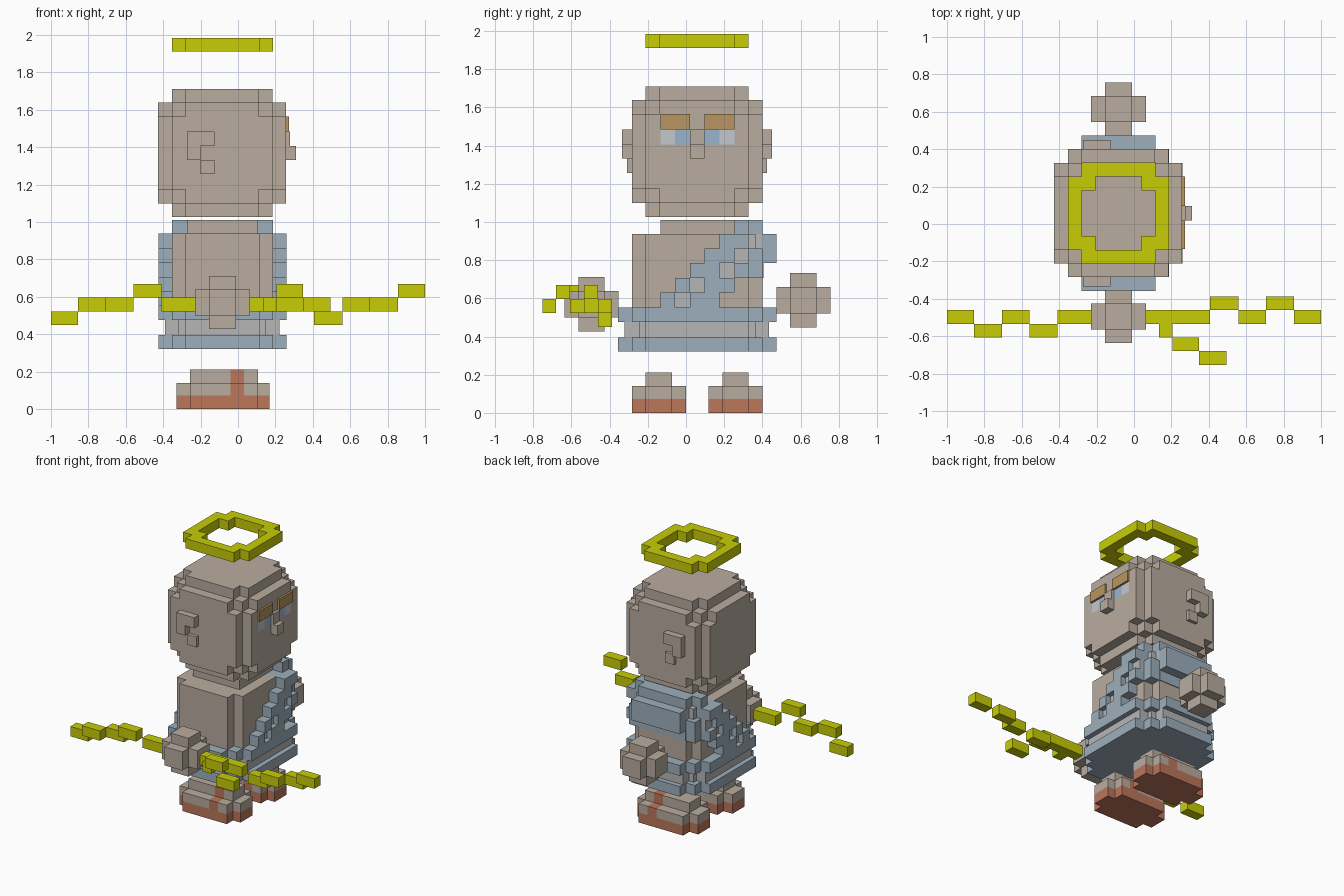
import bpy
from itertools import product

if "Cube" in bpy.data.objects:
    bpy.data.objects.remove(bpy.data.objects["Cube"])

V = 0.073                      # block size
CX, CY = -0.083, 0.058         # body axis


def material(name, r, g, b):
    m = bpy.data.materials.new(name)
    m.diffuse_color = (*[c ** 2.2 for c in (r, g, b)], 1)
    m.use_nodes = True
    m.node_tree.nodes["Principled BSDF"].inputs["Base Color"].default_value = m.diffuse_color
    return m


SKIN = material("skin", .72, .67, .62)
BLUE = material("blue_trim", .61, .68, .73)
ROBE = material("robe_cloth", .71, .71, .71)
GOLD = material("gold", .78, .80, .06)
SOLE = material("sole_brown", .73, .46, .36)
BROW = material("brow_tan", .72, .58, .38)
WHITE = material("eye_white", .76, .78, .80)
IRIS = material("eye_blue", .60, .70, .80)


def B(mat, x0, x1, y0, y1, z0, z1):
    return mat, ((x0, x1), (y0, y1), (z0, z1))


def part(name, boxes):
    """Union of axis-aligned boxes: only outer faces kept, later boxes set colour."""
    ax = [sorted({round(v, 3) for _, b in boxes for v in b[a]}) for a in range(3)]
    cells = {}
    for mat, b in boxes:
        r = [range(ax[a].index(round(b[a][0], 3)), ax[a].index(round(b[a][1], 3))) for a in range(3)]
        for c in product(*r):
            cells[c] = mat
    mats = list(dict.fromkeys(m for m, _ in boxes))
    verts, faces, ids = {}, [], []
    for c, mat in cells.items():
        for a, s in product(range(3), (0, 1)):
            n = list(c)
            n[a] += 2 * s - 1
            if tuple(n) in cells:
                continue
            quad = []
            for p, q in ((0, 0), (1, 0), (1, 1), (0, 1)):
                k = list(c)
                k[a] += s
                k[(a + 1) % 3] += p
                k[(a + 2) % 3] += q
                quad.append(verts.setdefault(tuple(k), len(verts)))
            faces.append(quad if s else quad[::-1])
            ids.append(mats.index(mat))
    me = bpy.data.meshes.new(name)
    me.from_pydata([[ax[a][k[a]] for a in range(3)] for k in verts], [], faces)
    for m in mats:
        me.materials.append(m)
    for f, i in zip(me.polygons, ids):
        f.material_index = i
    ob = bpy.data.objects.new(name, me)
    bpy.context.collection.objects.link(ob)
    return ob


def rounded(mat, centre, half, insets):
    """Blocky rounded box from several inset copies."""
    out = []
    for ins in insets:
        e = [(centre[a] - half[a] + ins[a] * V, centre[a] + half[a] - ins[a] * V) for a in range(3)]
        out.append((mat, tuple(e)))
    return out


def layer(mat, g, z0, z1, ya=-9, yb=9):
    """Slice of the body grown by g blocks and clipped in y."""
    out = []
    for hx, hy in ((.27 + g * V, .269), (.197 + g * V, .269 + g * V), (.197, .342 + g * V)):
        y0, y1 = max(ya, CY - hy), min(yb, CY + hy)
        if y1 - y0 > .01:
            out.append(B(mat, CX - hx, CX + hx, y0, y1, z0, z1))
    return out


# head with ears, nose, brows and eyes
perms = [(0, 1, 2), (0, 2, 1), (1, 0, 2), (2, 0, 1), (1, 2, 0), (2, 1, 0), (1, 1, 1)]
head = rounded(SKIN, (-.085, .058, 1.369), (.342, .342, .342), perms)
for s in (-1, 1):
    def side(x0, x1, d, z0, z1):
        a, b = sorted((.058 + s * .3, .058 + s * (.342 + d)))
        return B(SKIN, x0, x1, a, b, z0, z1)
    head += [side(-.273, -.2, .05, 1.333, 1.485), side(-.2, -.125, .05, 1.407, 1.485),
             side(-.2, -.125, .025, 1.257, 1.333)]
head += [B(SKIN, .2, .278, .02, .096, 1.333, 1.485), B(SKIN, .2, .31, .02, .096, 1.333, 1.407),
         B(BROW, .2, .272, -.134, .02, 1.485, 1.565), B(BROW, .2, .272, .096, .254, 1.485, 1.565)]
for m, y0, y1 in ((WHITE, -.134, -.057), (IRIS, -.057, .02), (IRIS, .096, .175), (WHITE, .175, .254)):
    head.append(B(m, .2, .257, y0, y1, 1.407, 1.485))
part("head", head)

# halo: ring with stepped corners
halo = []
for s in (-1, 1):
    for u0, u1, w in ((.197, .27, .197), (.122, .197, .197)):
        lo = .122 if u0 < .19 else 0
        for t in (-1, 1):
            a, b = sorted((s * u0, s * u1))
            c, d = sorted((t * lo, t * w))
            halo.append(B(GOLD, CX + a, CX + b, CY + c, CY + d, 1.912, 1.984))
            if lo == 0:
                halo.append(B(GOLD, CX + c, CX + d, CY + a, CY + b, 1.912, 1.984))
part("halo", halo)

# torso with robe, sash over one shoulder and two belts
torso = layer(SKIN, 0, .322, .938) + [B(SKIN, -.273, .107, -.134, .327, .938, 1.011)]
torso += layer(ROBE, .5, .396, .476)
rows = [(.553, -.134, -.057, .02, .175), (.63, -.057, .02, .096, .254), (.707, .02, .175, .254, .405),
        (.784, .096, .254, .327, .474), (.861, .175, .327, .4, .474)]
for z, a, b, c, d in rows:
    torso += layer(ROBE, .5, z, z + .077, b, c)
    torso += layer(BLUE, 1, z, z + .077, a, b) + layer(BLUE, 1, z, z + .077, c, d)
torso += layer(BLUE, 0, .938, 1.011, .254, .4)
torso += layer(BLUE, 1, .476, .553) + layer(BLUE, 1, .322, .396)
part("torso_and_robe", torso)

# hands
for name, y, z in (("right_hand", -.495, .569), ("left_hand", .615, .59)):
    part(name, rounded(SKIN, (CX, y, z), (.146, .142, .142), [(0, 1, 1), (1, 0, 1), (1, 1, 0)]))

# sandalled feet
for name, y in (("right_foot", -.142), ("left_foot", .259)):
    foot = []
    for m, z0, z1 in ((SKIN, .073, .14), (SOLE, 0, .073)):
        foot += [B(m, -.33, .168, y - .069, y + .069, z0, z1), B(m, -.257, .107, y - .142, y + .142, z0, z1)]
    foot.append(B(SKIN, -.257, .107, y - .069, y + .069, .14, .212))
    foot += [B(SOLE, -.04, .033, y - .142, y + .142, .073, .14), B(SOLE, -.04, .033, y - .069, y + .069, .14, .212)]
    part(name, foot)

# crooked forked staff: x start, x end, y block, z block
staff = [(-1, -.855, 0, -1), (-.855, -.706, -1, 0), (-.706, -.56, 0, 0), (-.56, -.41, -1, 1), (-.41, -.229, 0, 0),
         (.063, .406, 0, 0), (.406, .56, 1, -1), (.56, .706, 0, 0), (.706, .855, 1, 0), (.855, 1, 0, 1),
         (.133, .206, -1, 0), (.206, .348, -2, 1), (.348, .494, -3, 0)]
part("staff", [B(GOLD, a, b, -.534 + j * V, -.534 + (j + 1) * V, .523 + k * V, .523 + (k + 1) * V)
               for a, b, j, k in staff])
